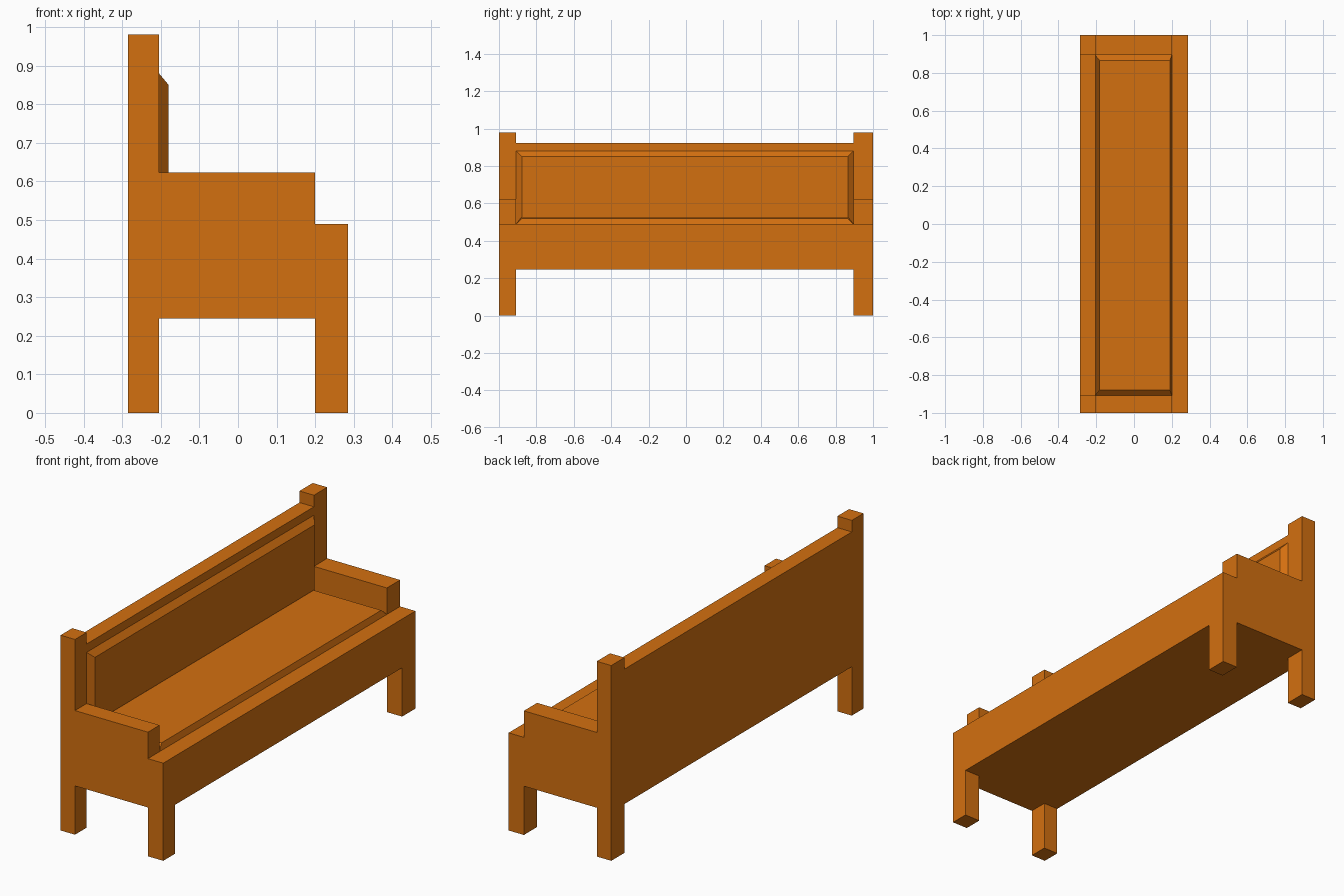
import bpy
import bmesh

cube = bpy.data.objects.get("Cube")
if cube:
    bpy.data.objects.remove(cube, do_unlink=True)

wood = bpy.data.materials.new("orange wood")
wood.use_nodes = True
colour = (0.65, 0.16, 0.005, 1)
wood.diffuse_color = colour
wood.node_tree.nodes["Principled BSDF"].inputs["Base Color"].default_value = colour

# Shared dimensions
BACK, BACK_IN, FRONT_IN, FRONT = -0.285, -0.205, 0.2, 0.285
RIGHT, RIGHT_IN, LEFT_IN, LEFT = -1.0, -0.908, 0.895, 1.0
UNDER, RAIL, ARM, REST, POST = 0.245, 0.49, 0.623, 0.922, 0.98


def loft(name, start, end):
    """Join two matching outlines into a closed flat-faced solid."""
    bm = bmesh.new()
    a = [bm.verts.new(p) for p in start]
    b = [bm.verts.new(p) for p in end]
    bm.faces.new(a)
    bm.faces.new(b[::-1])
    for i in range(len(a)):
        j = (i + 1) % len(a)
        bm.faces.new((a[j], a[i], b[i], b[j]))
    bmesh.ops.recalc_face_normals(bm, faces=bm.faces)
    mesh = bpy.data.meshes.new(name)
    bm.to_mesh(mesh)
    bm.free()
    mesh.materials.append(wood)
    obj = bpy.data.objects.new(name, mesh)
    bpy.context.collection.objects.link(obj)


def box(name, x, z):
    """Beam running along the bench between the two end frames."""
    outline = [(x[0], z[0]), (x[1], z[0]), (x[1], z[1]), (x[0], z[1])]
    loft(name, [(u, RIGHT_IN, w) for u, w in outline],
         [(u, LEFT_IN, w) for u, w in outline])


# End frames: tall rear post, armrest, short front post and legs
frame = [(BACK, 0), (BACK_IN, 0), (BACK_IN, UNDER), (FRONT_IN, UNDER),
         (FRONT_IN, 0), (FRONT, 0), (FRONT, RAIL), (FRONT_IN, RAIL),
         (FRONT_IN, ARM), (BACK_IN, ARM), (BACK_IN, POST), (BACK, POST)]
for name, y0, y1 in (("right_end_frame", RIGHT, RIGHT_IN),
                     ("left_end_frame", LEFT_IN, LEFT)):
    loft(name, [(x, y0, z) for x, z in frame], [(x, y1, z) for x, z in frame])

# Backrest and seat base with front rail
box("backrest", (BACK, BACK_IN), (UNDER, REST))
box("seat_base", (BACK_IN, FRONT), (UNDER, RAIL))


def rect(u0, u1, v0, v1):
    return [(u0, v0), (u1, v0), (u1, v1), (u0, v1)]


# Chamfered seat panel
B = 0.03
loft("seat_panel",
     [(x, y, RAIL) for x, y in rect(BACK_IN, FRONT_IN, RIGHT_IN, LEFT_IN)],
     [(x, y, 0.52) for x, y in rect(BACK_IN + 0.01, FRONT_IN - 0.01,
                                    RIGHT_IN + B, LEFT_IN - B)])

# Chamfered back panel
loft("back_panel",
     [(BACK_IN, y, z) for y, z in rect(RIGHT_IN, LEFT_IN, RAIL, 0.88)],
     [(-0.18, y, z) for y, z in rect(RIGHT_IN + B, LEFT_IN - B, 0.528, 0.85)])
